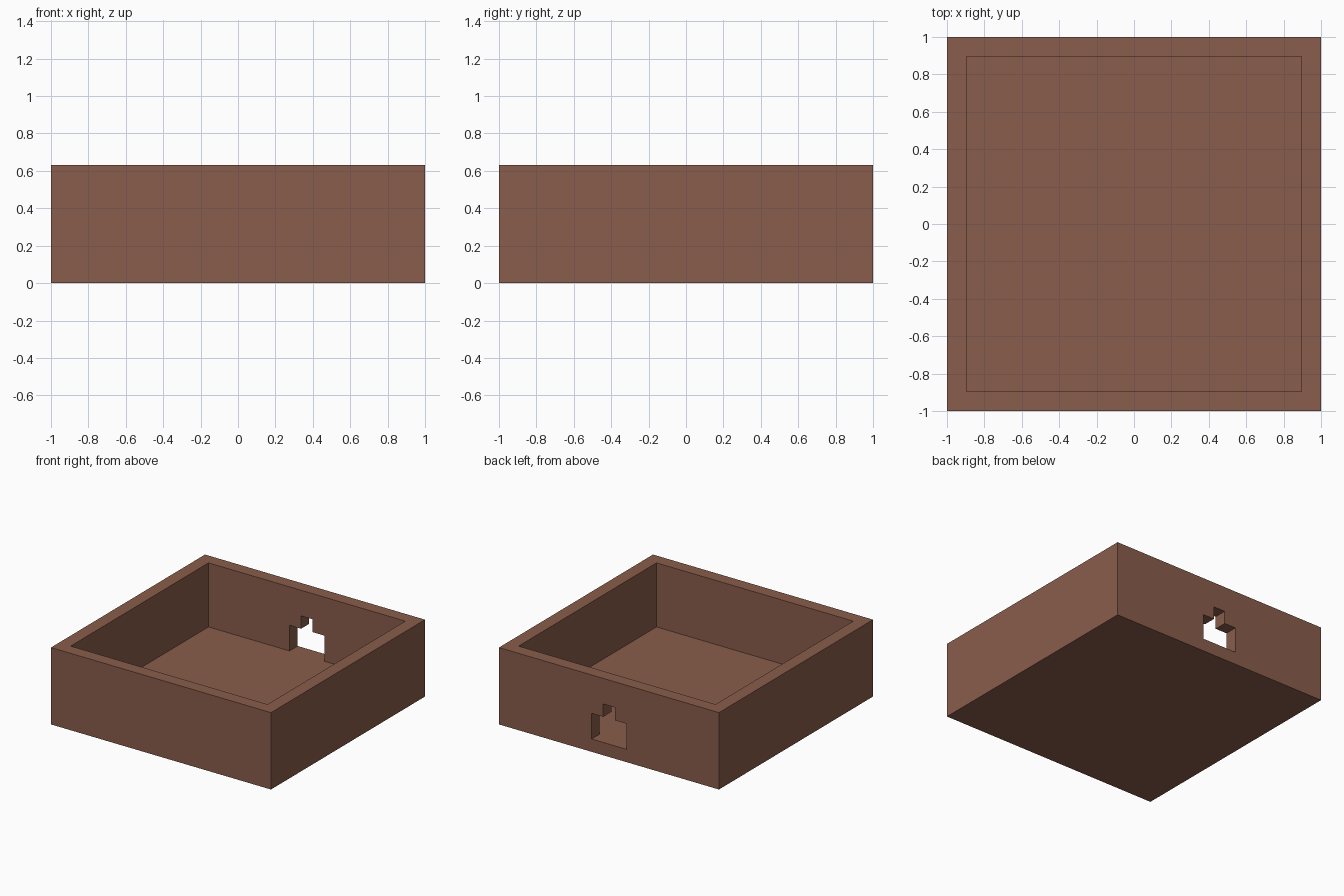
import bpy
import bmesh
from mathutils import Vector

default = bpy.data.objects.get("Cube")
if default:
    bpy.data.objects.remove(default, do_unlink=True)

U = 2 / 19            # wall thickness, the module for every size
HEIGHT = 6 * U
INNER = 1 - U

# Single brown clay colour
BROWN = (0.25, 0.109, 0.07, 1)
clay = bpy.data.materials.new("brown_clay")
clay.use_nodes = True
clay.diffuse_color = BROWN
clay.node_tree.nodes["Principled BSDF"].inputs["Base Color"].default_value = BROWN


def prism(name, outline, direction):
    """Extrude a closed planar outline along a direction."""
    bm = bmesh.new()
    face = bm.faces.new([bm.verts.new(p) for p in outline])
    top = bmesh.ops.extrude_face_region(bm, geom=[face])
    moved = [v for v in top["geom"] if isinstance(v, bmesh.types.BMVert)]
    bmesh.ops.translate(bm, verts=moved, vec=Vector(direction))
    bmesh.ops.recalc_face_normals(bm, faces=bm.faces)
    mesh = bpy.data.meshes.new(name)
    bm.to_mesh(mesh)
    bm.free()
    mesh.materials.append(clay)
    obj = bpy.data.objects.new(name, mesh)
    bpy.context.collection.objects.link(obj)
    return obj


def square(half, z):
    return [(-half, -half, z), (half, -half, z), (half, half, z), (-half, half, z)]


def cut(target, cutter):
    """Subtract the cutter, then discard it."""
    cutter.hide_render = True
    mod = target.modifiers.new(cutter.name, "BOOLEAN")
    mod.operation = "DIFFERENCE"
    mod.solver = "EXACT"
    mod.object = cutter
    bpy.context.view_layer.objects.active = target
    bpy.ops.object.modifier_apply(modifier=mod.name)
    bpy.data.objects.remove(cutter, do_unlink=True)


# Open-topped square tray
tray = prism("tray", square(1, 0), (0, 0, HEIGHT))
cut(tray, prism("cavity_cutter", square(INNER, U), (0, 0, HEIGHT)))

# Stepped doorway through the back wall, level with the floor
half_profile = [(1.5 * U, U), (1.5 * U, 3 * U), (0.5 * U, 3 * U), (0.5 * U, 4 * U)]
profile = half_profile + [(-x, z) for x, z in reversed(half_profile)]
outline = [(x, INNER - U, z) for x, z in profile]
cut(tray, prism("doorway_cutter", outline, (0, 3 * U, 0)))
